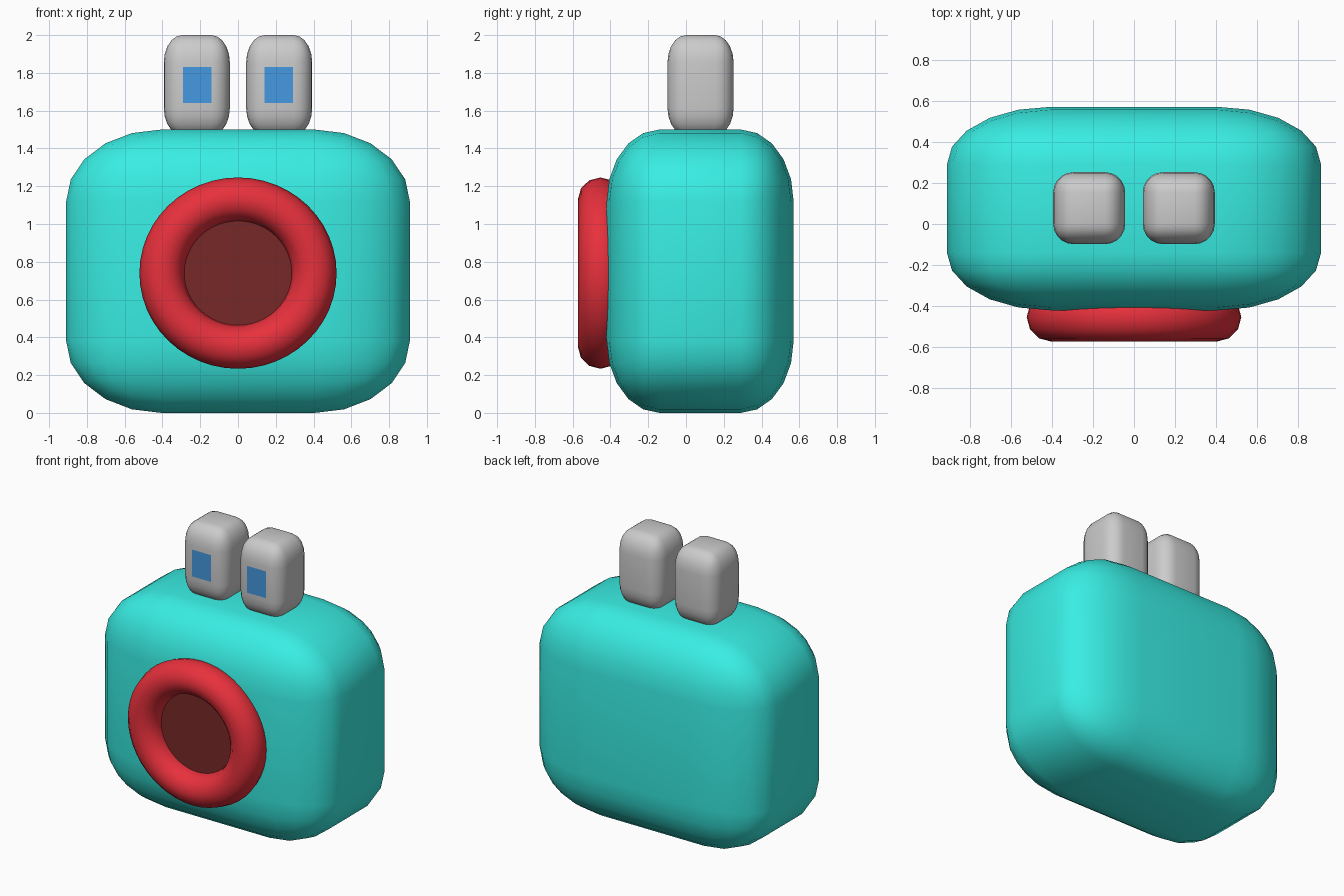
import bpy, bmesh, math

if "Cube" in bpy.data.objects:
    bpy.data.objects.remove(bpy.data.objects["Cube"])


def material(name, rgb):
    mat = bpy.data.materials.new(name)
    mat.diffuse_color = (*rgb, 1)
    mat.use_nodes = True
    mat.node_tree.nodes["Principled BSDF"].inputs["Base Color"].default_value = mat.diffuse_color
    return mat


TEAL = material("teal", (0.04, 0.85, 0.77))
RED = material("red", (0.80, 0.03, 0.045))
DARK_RED = material("dark_red", (0.19, 0.022, 0.022))
BLUE = material("blue", (0.06, 0.32, 0.75))


def rounded_box(name, low, high, radii, segments=5, mat=None):
    """Box with elliptical rounding: bevel a cube, then stretch flats and corners."""
    bm = bmesh.new()
    bmesh.ops.create_cube(bm, size=2)
    bmesh.ops.bevel(bm, geom=bm.edges[:], offset=0.5, segments=segments,
                    profile=0.5, affect='EDGES')
    for v in bm.verts:
        for i in range(3):
            half = (high[i] - low[i]) / 2
            a, flat = abs(v.co[i]), half - radii[i]
            d = flat * a / 0.5 if a < 0.5 else flat + radii[i] * (a - 0.5) / 0.5
            v.co[i] = (low[i] + high[i]) / 2 + math.copysign(d, v.co[i])
    for f in bm.faces:
        f.smooth = True
    mesh = bpy.data.meshes.new(name)
    bm.to_mesh(mesh)
    bm.free()
    obj = bpy.data.objects.new(name, mesh)
    bpy.context.collection.objects.link(obj)
    if mat:
        mesh.materials.append(mat)
    return obj


def finish(name, mat, scale):
    obj = bpy.context.object
    obj.name = name
    obj.scale = scale
    obj.data.materials.append(mat)
    return obj


# Main body
rounded_box("body", (-0.91, -0.42, 0), (0.91, 0.57, 1.5), (0.505, 0.28, 0.382), mat=TEAL)

# Ring and recessed disc on the front
FACING = (math.pi / 2, 0, 0)
bpy.ops.mesh.primitive_torus_add(major_segments=48, minor_segments=12, major_radius=0.403,
                                 minor_radius=0.119, location=(0, -0.453, 0.74), rotation=FACING)
finish("front_ring", RED, (1, 0.97, 1))
bpy.ops.object.shade_smooth()
bpy.ops.mesh.primitive_circle_add(vertices=48, radius=0.30, fill_type='NGON',
                                  location=(0, -0.455, 0.74), rotation=FACING)
finish("ring_disc", DARK_RED, (1, 0.97, 1))

# Two top blocks, each with a small blue panel
for side, name in ((-1, "left"), (1, "right")):
    x = side * 0.218
    rounded_box(name + "_block", (x - 0.175, -0.098, 1.47), (x + 0.175, 0.252, 2.0),
                (0.098, 0.098, 0.145))
    bpy.ops.mesh.primitive_plane_add(size=1, location=(side * 0.215, -0.101, 1.735),
                                     rotation=FACING)
    finish(name + "_panel", BLUE, (0.15, 0.19, 1))
